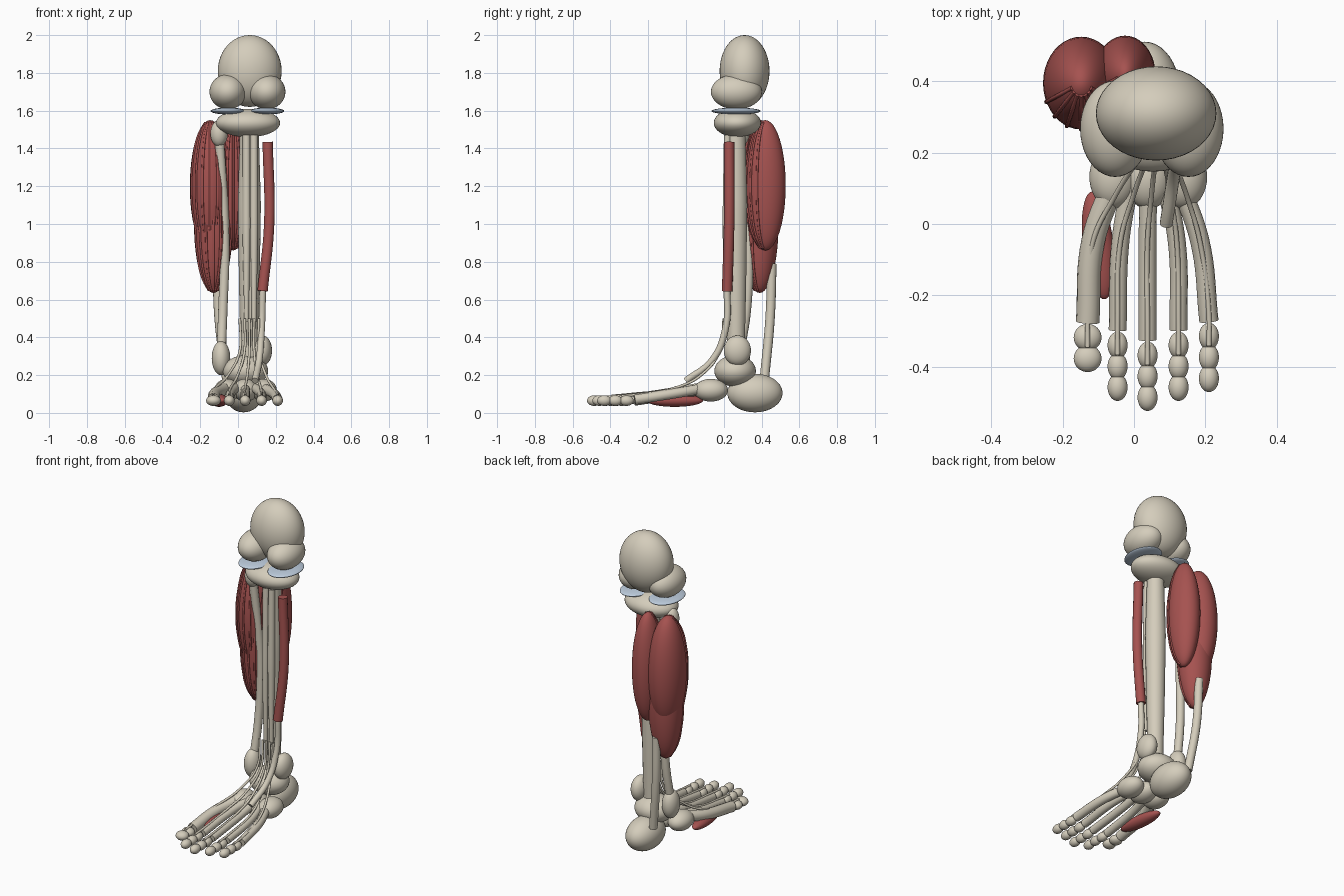
import bpy
from math import sin, cos, radians

if "Cube" in bpy.data.objects:
    bpy.data.objects.remove(bpy.data.objects["Cube"], do_unlink=True)


def material(name, rgb):
    m = bpy.data.materials.new(name)
    m.use_nodes = True
    m.diffuse_color = (*rgb, 1)
    m.node_tree.nodes["Principled BSDF"].inputs["Base Color"].default_value = (*rgb, 1)
    return m


BONE = material("bone", (0.66, 0.61, 0.50))
MUSCLE = material("muscle red", (0.38, 0.085, 0.08))
CARTILAGE = material("cartilage blue", (0.52, 0.62, 0.74))


def blob(name, centre, radii, mat=BONE, turn=0):
    """Smooth ellipsoid."""
    bpy.ops.mesh.primitive_uv_sphere_add(segments=40, ring_count=24, location=centre,
                                         rotation=(0, 0, turn))
    ob = bpy.context.object
    ob.name = name
    ob.scale = radii
    ob.data.materials.append(mat)
    bpy.ops.object.shade_smooth()
    return ob


def tube(name, points, radii, mat=BONE):
    """Capped round tube through the points, with one radius or one per point."""
    if isinstance(radii, float):
        radii = [radii] * len(points)
    cu = bpy.data.curves.new(name, "CURVE")
    cu.dimensions = "3D"
    cu.bevel_depth = 1
    cu.bevel_resolution = 5
    cu.use_fill_caps = True
    sp = cu.splines.new("BEZIER")
    sp.resolution_u = 10
    sp.bezier_points.add(len(points) - 1)
    for bp, co, r in zip(sp.bezier_points, points, radii):
        bp.co, bp.radius = co, r
        bp.handle_left_type = bp.handle_right_type = "AUTO"
    ob = bpy.data.objects.new(name, cu)
    bpy.context.collection.objects.link(ob)
    bpy.ops.object.select_all(action="DESELECT")
    ob.select_set(True)
    bpy.context.view_layer.objects.active = ob
    bpy.ops.object.convert(target="MESH")
    ob = bpy.context.object
    ob.data.materials.clear()
    ob.data.materials.append(mat)
    bpy.ops.object.shade_smooth_by_angle(angle=radians(40))
    return ob


# Knee
blob("thigh_bone_end", (0.062, 0.31, 1.81), (0.169, 0.132, 0.19))
for side, x in (("right", -0.053), ("left", 0.153)):
    blob(side + "_knee_condyle", (x, 0.267, 1.70), (0.098, 0.135, 0.093))
    blob(side + "_knee_cartilage", (x, 0.265, 1.598), (0.092, 0.13, 0.018), CARTILAGE)
blob("shin_plateau", (0.053, 0.272, 1.535), (0.17, 0.125, 0.075))

# Lower leg bones
tube("shin_bone", [(0.06, 0.265, 1.5), (0.06, 0.265, 1.1), (0.06, 0.265, 0.7), (0.06, 0.265, 0.25)],
     [0.05, 0.061, 0.055, 0.045])
blob("thin_bone_head", (-0.10, 0.29, 1.48), (0.046, 0.046, 0.07))
tube("thin_bone", [(-0.10, 0.29, 1.48), (-0.07, 0.33, 0.9), (-0.08, 0.32, 0.55), (-0.09, 0.28, 0.3)],
     0.025)
blob("right_ankle_knob", (-0.09, 0.28, 0.29), (0.049, 0.06, 0.09))
blob("left_ankle_knob", (0.13, 0.272, 0.33), (0.05, 0.072, 0.08))

# Calf muscles with strands along their front
CALVES = {
    "right_calf": ((-0.148, 0.395, 1.2), (0.107, 0.13, 0.35)),
    "left_calf": ((-0.025, 0.42, 1.205), (0.085, 0.108, 0.345)),
    "deep_calf": ((-0.13, 0.39, 1.0), (0.103, 0.1, 0.365)),
}
for name, (c, r) in CALVES.items():
    blob(name + "_muscle", c, r, MUSCLE)
    for k in range(-3, 4):
        a = radians(22 * k)
        path = []
        for deg in range(-75, 76, 25):
            t = radians(deg)
            path.append((c[0] + r[0] * sin(a) * cos(t), c[1] - r[1] * cos(a) * cos(t),
                         c[2] + r[2] * sin(t)))
        tube(f"{name}_strand", path, 0.006, MUSCLE)
tube("heel_tendon", [(-0.11, 0.455, 0.79), (-0.10, 0.445, 0.5), (-0.06, 0.415, 0.18)], 0.025)

# Shin muscle, its tendon and the long front strips
tube("shin_muscle", [(0.157, 0.228, 1.435), (0.165, 0.228, 1.0), (0.13, 0.218, 0.645)],
     0.028, MUSCLE)
tube("shin_tendon", [(0.131, 0.218, 0.66), (0.125, 0.21, 0.45), (0.112, 0.14, 0.28), (0.09, 0, 0.17)],
     0.018)
for x in (0.045, 0.085):
    tube("front_strip", [(x, 0.22, 1.47), (x, 0.215, 1.0), (x, 0.215, 0.48)], [0.02, 0.022, 0.012])

# Heel and middle of the foot
blob("heel_bone", (0.03, 0.365, 0.105), (0.1, 0.146, 0.102))
blob("ankle_bone", (0.04, 0.26, 0.222), (0.12, 0.11, 0.083))
for x in (-0.057, 0.04, 0.137):
    blob("midfoot_bone", (x, 0.132, 0.12), (0.068, 0.09, 0.06))
blob("sole_muscle", (-0.1, -0.06, 0.066), (0.043, 0.152, 0.034), MUSCLE, 0.12)

# Rays: start x, bend x, end x, end y, tube radius, number of toe bones
RAYS = [(-0.055, -0.115, -0.13, -0.275, 0.033, 2),
        (-0.01, -0.038, -0.046, -0.297, 0.025, 3),
        (0.04, 0.038, 0.038, -0.325, 0.025, 3),
        (0.085, 0.12, 0.125, -0.297, 0.025, 3),
        (0.125, 0.185, 0.21, -0.272, 0.027, 3)]
for i, (x0, x1, x2, y, r, bones) in enumerate(RAYS):
    tube("foot_ray_bone", [(x0, 0.12, 0.135), (x1, -0.05, 0.105), (x2, y, 0.07)], r)
    wide = 0.039 if bones == 2 else 0.028
    for k in range(bones):
        blob("toe_bone", (x2, y - 0.043 - 0.059 * k, 0.065), (wide, 0.038, 0.028))
    top = 0.01 + 0.025 * i
    tube("toe_tendon", [(top, 0.2, 0.5), (top, 0.18, 0.33), (0.5 * (top + x1), 0.08, 0.2),
                        (x1, -0.05, 0.135), (x2, y + 0.02, 0.098), (x2, y - 0.07, 0.09)], 0.007)
